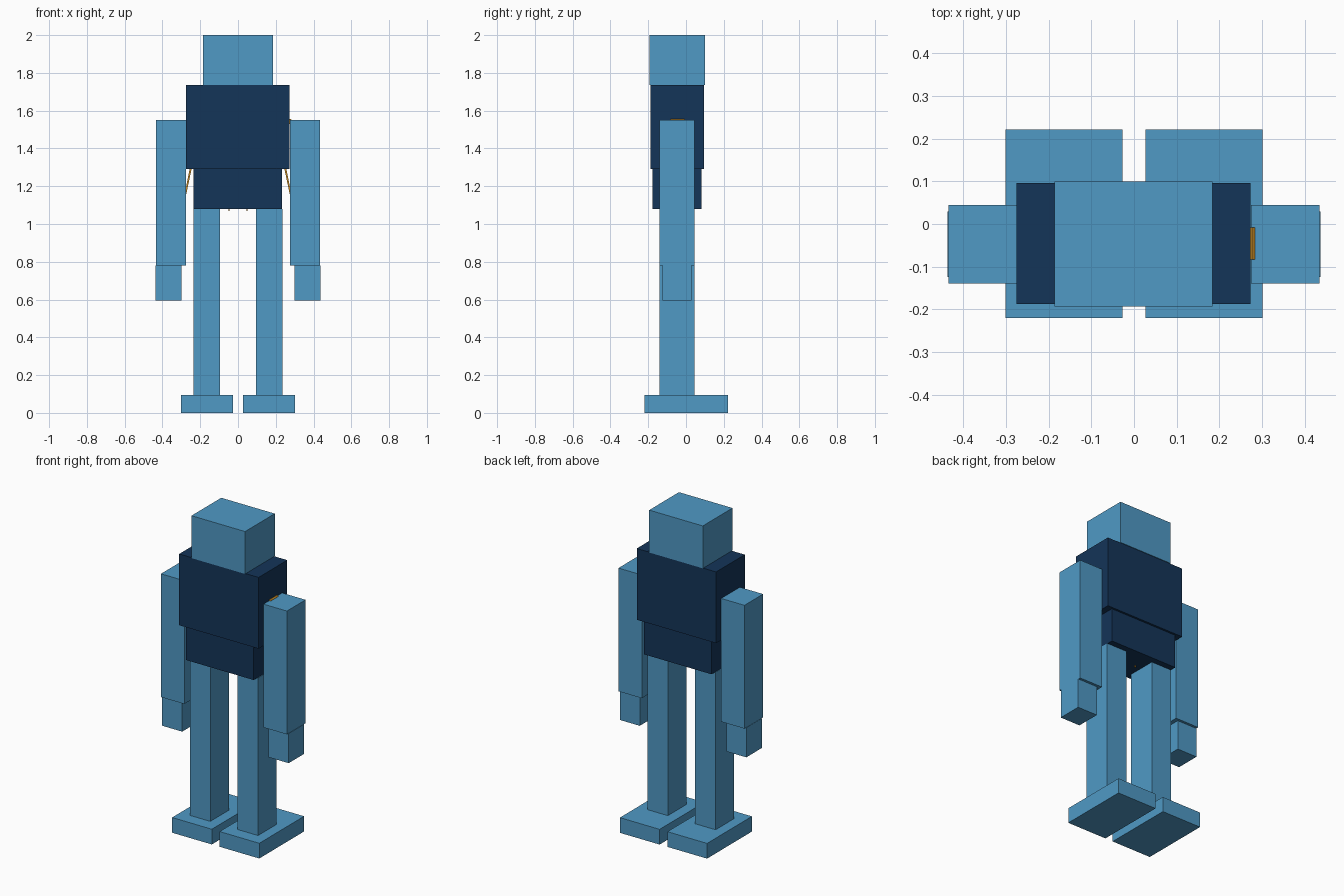
import bpy
import bmesh

if "Cube" in bpy.data.objects:
    bpy.data.objects.remove(bpy.data.objects["Cube"])


def material(name, rgb):
    m = bpy.data.materials.new(name)
    m.diffuse_color = (*rgb, 1)
    m.use_nodes = True
    m.node_tree.nodes["Principled BSDF"].inputs["Base Color"].default_value = m.diffuse_color
    return m


BLUE = material("light_blue", (0.08, 0.32, 0.56))
NAVY = material("navy", (0.007, 0.035, 0.098))
ORANGE = material("orange", (0.60, 0.27, 0.02))


def finish(name, bm, mat):
    bmesh.ops.recalc_face_normals(bm, faces=bm.faces)
    me = bpy.data.meshes.new(name)
    bm.to_mesh(me)
    bm.free()
    me.materials.append(mat)
    ob = bpy.data.objects.new(name, me)
    bpy.context.collection.objects.link(ob)
    return ob


def box(name, x, y, z, mat):
    """Box spanning the given (min, max) ranges."""
    bm = bmesh.new()
    bmesh.ops.create_cube(bm, size=1)
    for v in bm.verts:
        v.co = [r[0] if c < 0 else r[1] for c, r in zip(v.co, (x, y, z))]
    return finish(name, bm, mat)


def strap(name, profile, y, mat):
    """Thin band: an x-z profile extruded along y."""
    bm = bmesh.new()
    face = bm.faces.new([bm.verts.new((px, y[0], pz)) for px, pz in profile])
    ext = bmesh.ops.extrude_face_region(bm, geom=[face])["geom"]
    moved = [g for g in ext if isinstance(g, bmesh.types.BMVert)]
    bmesh.ops.translate(bm, verts=moved, vec=(0, y[1] - y[0], 0))
    return finish(name, bm, mat)


# Head and body
box("head", (-0.186, 0.184), (-0.193, 0.10), (1.735, 2.0), BLUE)
box("chest", (-0.275, 0.273), (-0.187, 0.096), (1.29, 1.735), NAVY)
box("waist", (-0.235, 0.233), (-0.178, 0.083), (1.08, 1.29), NAVY)

# Limbs, one set per side
for side, s in (("left", -1), ("right", 1)):
    def span(a, b):
        return tuple(sorted((s * a, s * b)))

    box(side + "_arm", span(0.274, 0.435), (-0.139, 0.045), (0.78, 1.55), BLUE)
    box(side + "_hand", span(0.299, 0.437), (-0.124, 0.029), (0.595, 0.78), BLUE)
    box(side + "_leg", span(0.094, 0.236), (-0.139, 0.045), (0.095, 1.08), BLUE)
    box(side + "_foot", span(0.027, 0.301), (-0.22, 0.222), (0.0, 0.095), BLUE)

    # Thin connecting straps under the arm
    strap(side + "_arm_strap",
          [(s * 0.244, 1.30), (s * 0.254, 1.30), (s * 0.290, 1.12), (s * 0.282, 1.12)],
          (-0.08, -0.01), ORANGE)
    # Hip pin just showing under the waist
    box(side + "_hip_pin", span(0.044, 0.050), (-0.05, -0.044), (1.068, 1.09), ORANGE)

# Band end peeking out above the right arm
strap("shoulder_band",
      [(0.265, 1.555), (0.277, 1.557), (0.284, 1.552), (0.284, 1.53), (0.265, 1.53)],
      (-0.083, -0.008), ORANGE)
